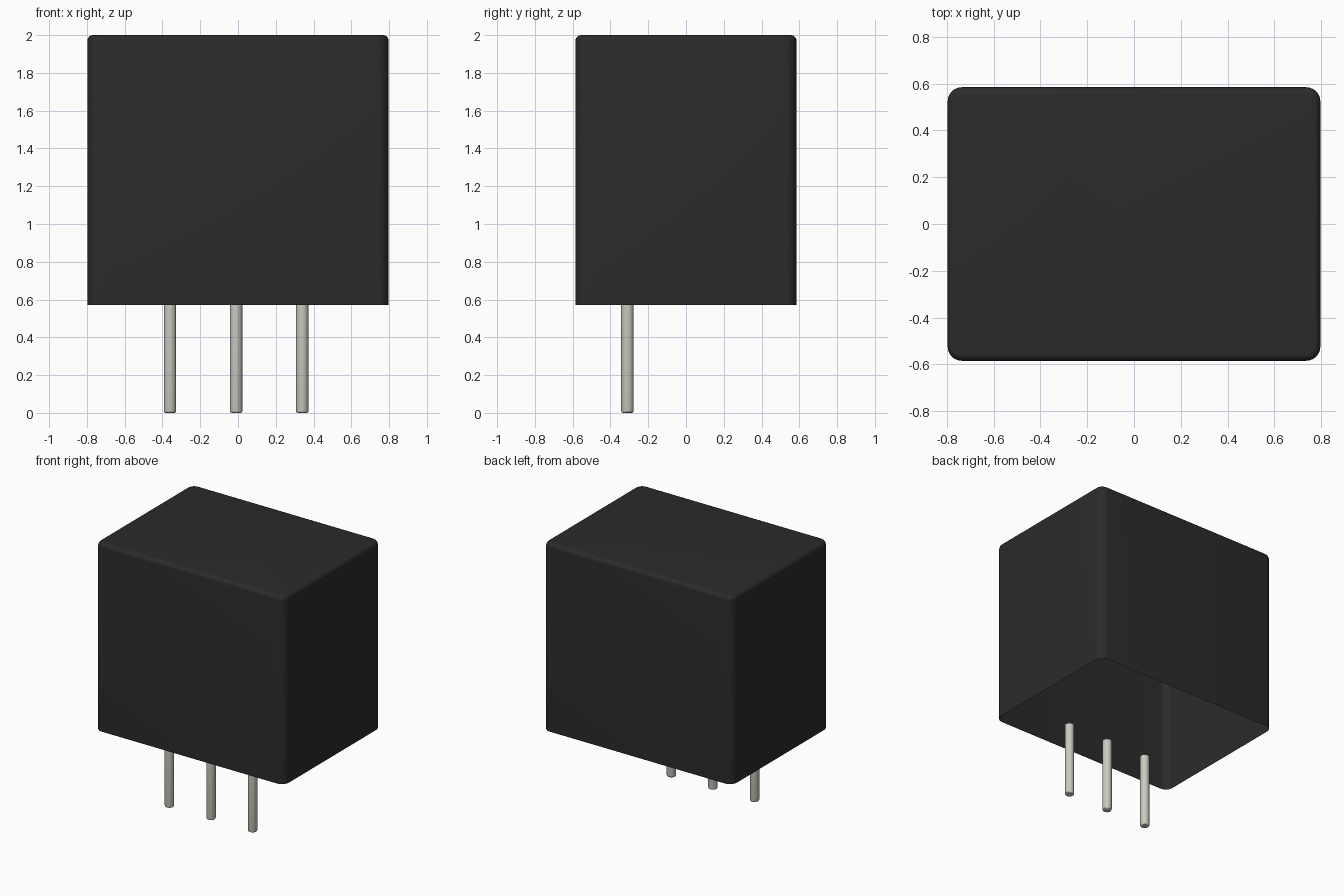
import bpy, bmesh
from mathutils import Matrix

cube = bpy.data.objects.get("Cube")
if cube:
    bpy.data.objects.remove(cube, do_unlink=True)


def material(name, colour):
    mat = bpy.data.materials.new(name)
    mat.use_nodes = True
    mat.diffuse_color = colour
    bsdf = mat.node_tree.nodes["Principled BSDF"]
    bsdf.inputs["Base Color"].default_value = colour
    bsdf.inputs["Roughness"].default_value = 0.6
    return mat


def finish(bm, name, mat):
    mesh = bpy.data.meshes.new(name)
    bm.to_mesh(mesh)
    bm.free()
    obj = bpy.data.objects.new(name, mesh)
    bpy.context.collection.objects.link(obj)
    mesh.materials.append(mat)
    bpy.ops.object.select_all(action="DESELECT")
    obj.select_set(True)
    bpy.context.view_layer.objects.active = obj
    bpy.ops.object.shade_smooth_by_angle()
    return obj


black = material("black plastic", (0.024, 0.024, 0.024, 1))
metal = material("tinned metal", (0.6, 0.59, 0.53, 1))

WIDTH, DEPTH, BASE, TOP = 1.594, 1.17, 0.572, 2.0

# Housing: thin-walled box with an open underside and rounded edges
bm = bmesh.new()
bmesh.ops.create_cube(bm, size=1, matrix=Matrix.Translation((0, 0, (BASE + TOP) / 2))
                      @ Matrix.Diagonal((WIDTH, DEPTH, TOP - BASE, 1)))
upright = [e for e in bm.edges if abs(e.verts[0].co.z - e.verts[1].co.z) > 0.5]
bmesh.ops.bevel(bm, geom=upright, offset=0.06, segments=6, profile=0.5, affect="EDGES")
bm.normal_update()
floor = [f for f in bm.faces if f.normal.z < -0.9]
bmesh.ops.delete(bm, geom=floor, context="FACES_ONLY")
rim = [e for e in bm.edges if all(v.co.z > TOP - 0.001 for v in e.verts)]
bmesh.ops.bevel(bm, geom=rim, offset=0.03, segments=5, profile=0.5, affect="EDGES")
finish(bm, "housing", black)

# Pins: three round leads in a row near the front, with softened tips
for label, x in (("right", -0.36), ("middle", -0.01), ("left", 0.34)):
    bm = bmesh.new()
    bmesh.ops.create_cone(bm, cap_ends=True, segments=24, radius1=0.033, radius2=0.033,
                          depth=BASE, matrix=Matrix.Translation((x, -0.31, BASE / 2)))
    tip = [e for e in bm.edges if all(v.co.z < 0.001 for v in e.verts)]
    bmesh.ops.bevel(bm, geom=tip, offset=0.01, segments=3, profile=0.5, affect="EDGES")
    finish(bm, label + "_pin", metal)
